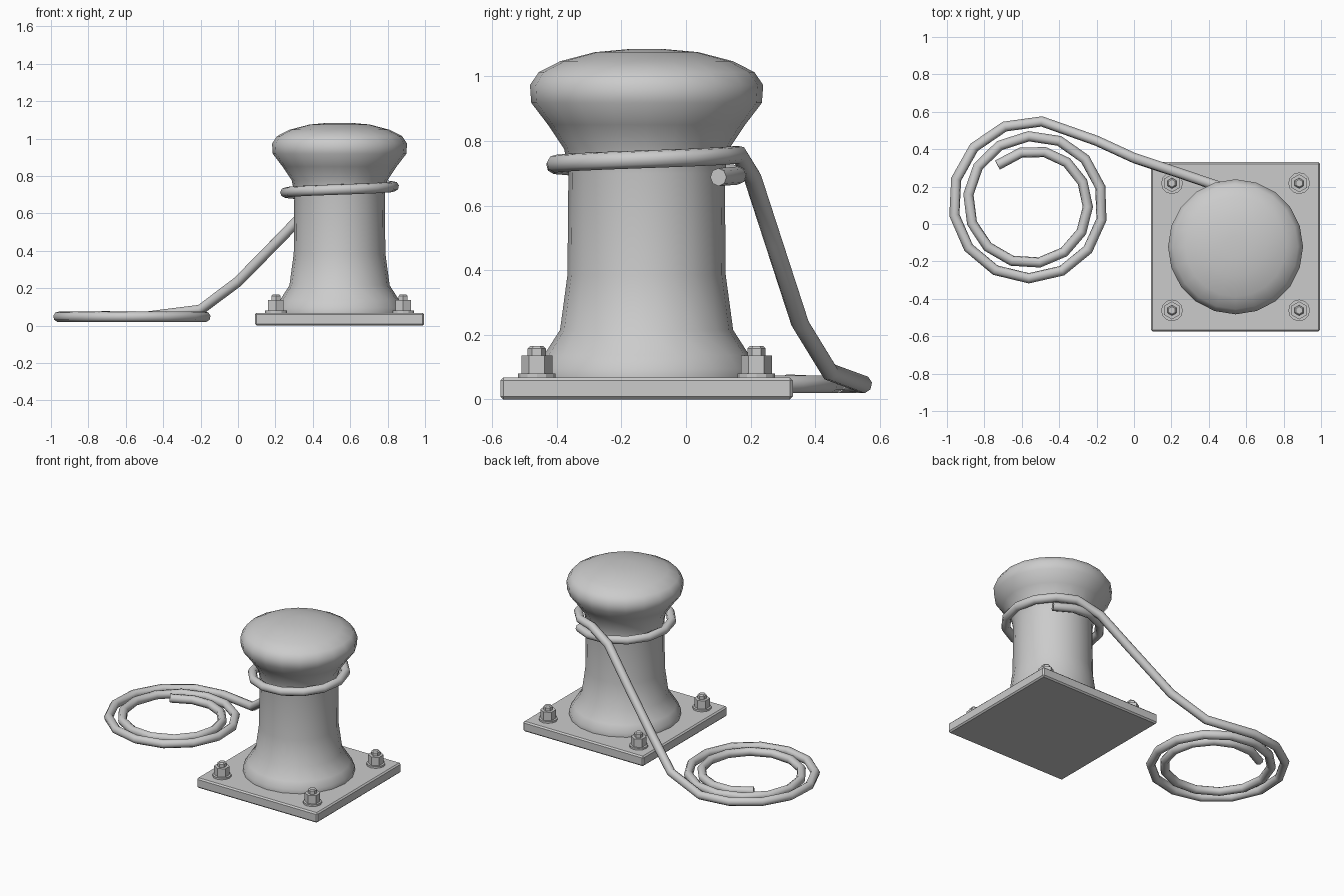
import bpy, bmesh
from math import sin, cos, pi, radians

if "Cube" in bpy.data.objects:
    bpy.data.objects.remove(bpy.data.objects["Cube"])

CX, CY = 0.543, -0.122      # bollard axis


def lathe(name, profile, sides, loc, smooth=None):
    """Revolve (radius, z) points; the first vertex faces +y."""
    bm = bmesh.new()
    rings = [[bm.verts.new((r * sin(2 * pi * i / sides), r * cos(2 * pi * i / sides), z))
              for i in range(sides)] for r, z in profile]
    for a, b in zip(rings, rings[1:]):
        for i in range(sides):
            j = (i + 1) % sides
            bm.faces.new((a[i], a[j], b[j], b[i]))
    bm.faces.new(rings[0])
    bm.faces.new(rings[-1])
    bmesh.ops.recalc_face_normals(bm, faces=bm.faces)
    me = bpy.data.meshes.new(name)
    bm.to_mesh(me)
    bm.free()
    ob = bpy.data.objects.new(name, me)
    ob.location = loc
    bpy.context.collection.objects.link(ob)
    if smooth:
        select(ob)
        bpy.ops.object.shade_smooth_by_angle(angle=radians(smooth))
    return ob


def select(ob):
    bpy.ops.object.select_all(action='DESELECT')
    ob.select_set(True)
    bpy.context.view_layer.objects.active = ob


# square base plate
bpy.ops.mesh.primitive_cube_add(size=1, location=(CX, CY, 0.034))
plate = bpy.context.object
plate.name = "base_plate"
plate.scale = (0.905, 0.905, 0.068)
bpy.ops.object.transform_apply(location=False, rotation=False, scale=True)
bev = plate.modifiers.new("bevel", 'BEVEL')
bev.width = 0.009
bev.segments = 1

# bollard: flared foot, waist and mushroom head
lathe("bollard", [
    (0.345, 0.066), (0.345, 0.095), (0.318, 0.137), (0.268, 0.215),
    (0.245, 0.385), (0.242, 0.70), (0.255, 0.775), (0.305, 0.85), (0.357, 0.918),
    (0.361, 0.973), (0.334, 1.013), (0.267, 1.047), (0.16, 1.075), (0.06, 1.084)],
    20, (CX, CY, 0), 40)

# anchor bolts: washer, hex nut, stud
for sx in (-1, 1):
    for sy in (-1, 1):
        loc = (CX + sx * 0.34, CY + sy * 0.34, 0)
        lathe("washer", [(0.058, 0.066), (0.058, 0.08)], 12, loc)
        lathe("nut", [(0.048, 0.079), (0.048, 0.136)], 6, loc)
        lathe("stud", [(0.028, 0.135), (0.028, 0.158), (0.02, 0.166)], 6, loc)

# rope: turn round the bollard, slack run, flat spiral on the ground
pts = []
for i in range(16):
    a = 50 + 26 * i
    pts.append((CX + 0.29 * cos(radians(a)), CY + 0.29 * sin(radians(a)),
                0.688 + 0.07 * (a - 50) / 390))
pts += [(0.44, 0.205, 0.69), (0.25, 0.27, 0.49), (0.0, 0.353, 0.235), (-0.2, 0.445, 0.085)]
steps = 29
for i in range(steps):
    a = 83 + 26.4 * i
    r = 0.44 - 0.08 * (a - 90) / 360
    pts.append((-0.547 + r * cos(radians(a)), 0.11 + r * sin(radians(a)), 0.047))
pts.append((-0.73, 0.315, 0.05))

cu = bpy.data.curves.new("rope", 'CURVE')
cu.dimensions = '3D'
cu.bevel_depth = 0.028
cu.bevel_resolution = 2
cu.use_fill_caps = True
sp = cu.splines.new('POLY')
sp.points.add(len(pts) - 1)
for p, co in zip(sp.points, pts):
    p.co = (*co, 1)
rope = bpy.data.objects.new("rope", cu)
bpy.context.collection.objects.link(rope)
select(rope)
bpy.ops.object.convert(target='MESH')
bpy.ops.object.shade_smooth_by_angle(angle=radians(50))
